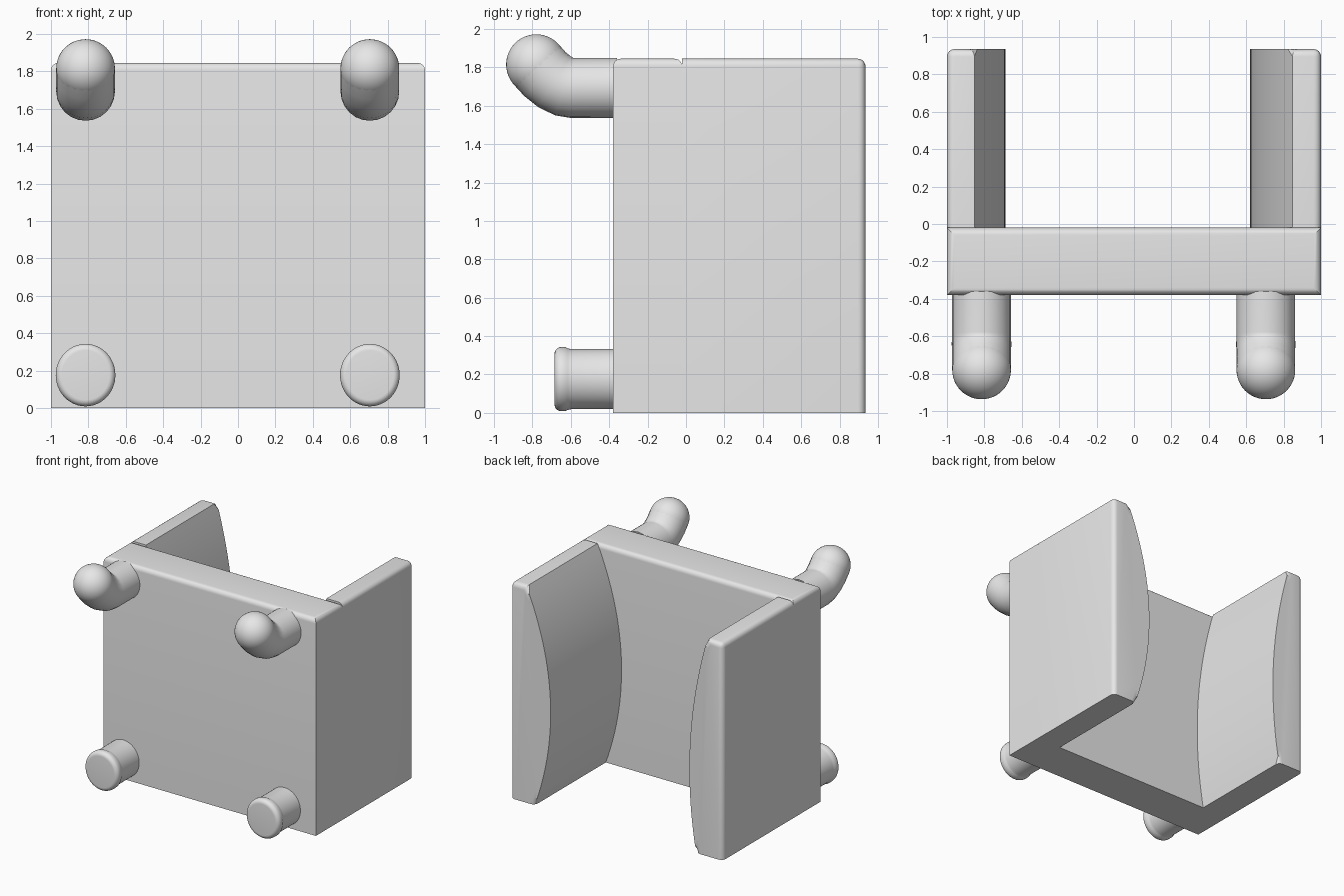
import bpy, bmesh, math
from mathutils import Matrix

cube = bpy.data.objects.get("Cube")
if cube:
    bpy.data.objects.remove(cube, do_unlink=True)

grey = bpy.data.materials.new("light grey")
grey.use_nodes = True
COLOUR = (0.8, 0.8, 0.8, 1)
grey.diffuse_color = COLOUR
grey.node_tree.nodes["Principled BSDF"].inputs["Base Color"].default_value = COLOUR

FRONT, SLAB_BACK, BACK, TOP = -0.38, -0.02, 0.935, 1.845
ROUND = 0.04


def smooth(obj):
    bpy.ops.object.select_all(action='DESELECT')
    obj.select_set(True)
    bpy.context.view_layer.objects.active = obj
    bpy.ops.object.shade_smooth_by_angle(angle=math.radians(30))


def finish(bm, name):
    bmesh.ops.recalc_face_normals(bm, faces=bm.faces[:])
    mesh = bpy.data.meshes.new(name)
    bm.to_mesh(mesh)
    bm.free()
    mesh.materials.append(grey)
    obj = bpy.data.objects.new(name, mesh)
    bpy.context.collection.objects.link(obj)
    smooth(obj)
    return obj


def extrude_profile(points, y0, y1):
    """Extrude an x-z outline along y."""
    bm = bmesh.new()
    face = bm.faces.new([bm.verts.new((x, y0, z)) for x, z in points])
    out = bmesh.ops.extrude_face_region(bm, geom=[face])
    for v in out["geom"]:
        if isinstance(v, bmesh.types.BMVert):
            v.co.y = y1
    return bm


def round_edges(bm, test):
    edges = [e for e in bm.edges if test(e.verts[0].co, e.verts[1].co)]
    bmesh.ops.bevel(bm, geom=edges, offset=ROUND, segments=6,
                    profile=0.5, affect='EDGES')


def outer_top(a, b):
    return all(abs(p.x) > 0.99 and p.z > TOP - 0.01 for p in (a, b))


# Front slab with rounded upper corners
bm = extrude_profile([(-1, 0), (1, 0), (1, TOP), (-1, TOP)], FRONT, SLAB_BACK)
round_edges(bm, outer_top)
finish(bm, "front_slab")


# Side walls with bulging inner faces
def side_wall(name, side, bottom, slope, bend):
    steps = 32
    points = [(side, TOP), (side, 0)]
    for i in range(steps + 1):
        z = TOP * i / steps
        points.append((side * (1 - bottom - slope * z - bend * z * z), z))
    bm = extrude_profile(points, SLAB_BACK, BACK)

    def rounded(a, b):
        on_back = min(a.y, b.y) > BACK - 0.01
        on_floor = max(a.z, b.z) < 0.01
        return outer_top(a, b) or (on_back and not on_floor)
    round_edges(bm, rounded)
    finish(bm, name)


side_wall("left_wall", 1, 0.23, 0.36, -0.218)
side_wall("right_wall", -1, 0.25, 0.18, -0.128)


# Straight lower pegs with a rounded, slightly wider tip
def lower_peg(name, x):
    profile = [(0.157, FRONT + 0.02), (0.157, -0.60), (0.16, -0.615), (0.167, -0.63)]
    for i in range(9):
        a = math.radians(90 * i / 8)
        profile.append((0.132 + 0.035 * math.cos(a), -0.65 - 0.035 * math.sin(a)))
    bm = bmesh.new()
    verts = [bm.verts.new((r, y, 0)) for r, y in profile]
    verts.append(bm.verts.new((0, profile[-1][1], 0)))
    edges = [bm.edges.new(pair) for pair in zip(verts, verts[1:])]
    bmesh.ops.spin(bm, geom=verts + edges, cent=(0, 0, 0), axis=(0, 1, 0),
                   angle=math.tau, steps=48, use_duplicate=False)
    bmesh.ops.remove_doubles(bm, verts=bm.verts[:], dist=0.0005)
    bmesh.ops.scale(bm, vec=(0.955, 1, 1), verts=bm.verts[:])
    bmesh.ops.translate(bm, vec=(x, 0, 0.176), verts=bm.verts[:])
    finish(bm, name)


# Upper pegs bending upwards into a ball end
def upper_peg(name, x):
    curve = bpy.data.curves.new(name, 'CURVE')
    curve.dimensions = '3D'
    curve.bevel_depth = 0.157
    curve.bevel_resolution = 10
    path = [(FRONT + 0.02, 1.693), (-0.59, 1.693), (-0.635, 1.70),
            (-0.685, 1.725), (-0.735, 1.765), (-0.78, 1.815)]
    spline = curve.splines.new('POLY')
    spline.points.add(len(path) - 1)
    for point, (y, z) in zip(spline.points, path):
        point.co = (x, y, z, 1)
    curve.materials.append(grey)
    tube = bpy.data.objects.new(name, curve)
    bpy.context.collection.objects.link(tube)
    bpy.ops.object.select_all(action='DESELECT')
    tube.select_set(True)
    bpy.context.view_layer.objects.active = tube
    bpy.ops.object.convert(target='MESH')
    smooth(bpy.context.view_layer.objects.active)

    bm = bmesh.new()
    bmesh.ops.create_uvsphere(bm, u_segments=48, v_segments=24, radius=0.157,
                              matrix=Matrix.Translation((x, -0.78, 1.815)))
    finish(bm, name + "_ball")


for side, x in (("left", 0.705), ("right", -0.815)):
    lower_peg(side + "_lower_peg", x)
    upper_peg(side + "_upper_peg", x)
